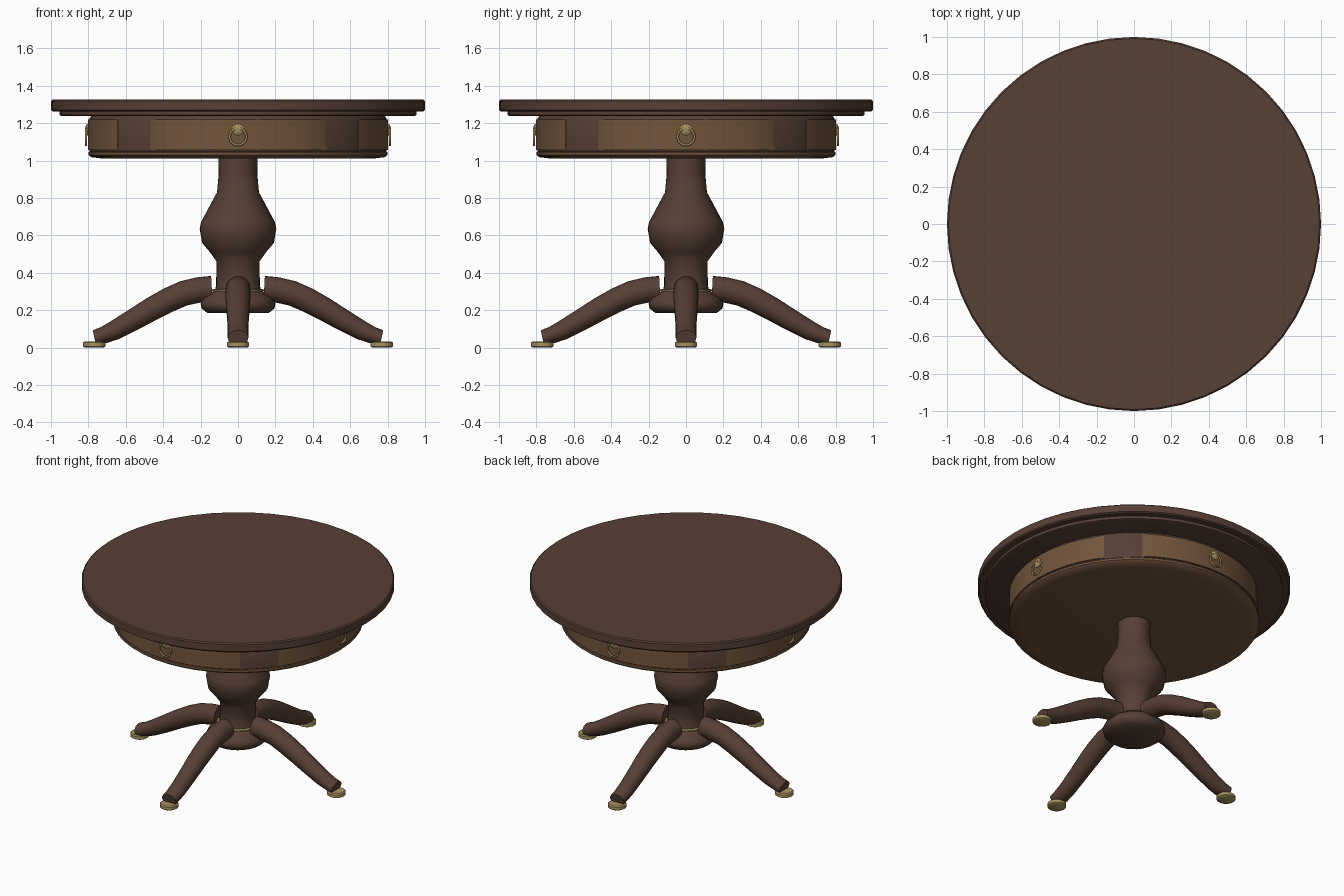
import bpy, bmesh
from math import sin, cos, pi, radians
from mathutils import Matrix, Vector

if "Cube" in bpy.data.objects:
    bpy.data.objects.remove(bpy.data.objects["Cube"])


def material(name, rgb):
    m = bpy.data.materials.new(name)
    m.diffuse_color = (*rgb, 1)
    m.use_nodes = True
    m.node_tree.nodes["Principled BSDF"].inputs["Base Color"].default_value = m.diffuse_color
    return m


WOOD = material("dark_wood", (0.095, 0.05, 0.036))
DRAWER = material("drawer_wood", (0.17, 0.09, 0.045))
BRASS = material("brass", (0.40, 0.30, 0.12))


def finish(name, bm, mat, matrix=None, angle=35):
    bmesh.ops.recalc_face_normals(bm, faces=bm.faces[:])
    me = bpy.data.meshes.new(name)
    bm.to_mesh(me)
    bm.free()
    me.polygons.foreach_set("use_smooth", [True] * len(me.polygons))
    me.set_sharp_from_angle(angle=radians(angle))
    me.materials.append(mat)
    ob = bpy.data.objects.new(name, me)
    bpy.context.collection.objects.link(ob)
    if matrix:
        ob.matrix_world = matrix
    return ob


def skin(bm, rings, closed=False):
    """Bridge rings of points; cap the ends, or join them when closed."""
    vs = [[bm.verts.new(p) for p in r] for r in rings]
    n = len(vs[0])
    pairs = list(zip(vs, vs[1:])) + ([(vs[-1], vs[0])] if closed else [])
    for a, b in pairs:
        for i in range(n):
            j = (i + 1) % n
            bm.faces.new((a[i], a[j], b[j], b[i]))
    if not closed:
        bm.faces.new(vs[0])
        bm.faces.new(vs[-1])
    return bm


def lathe(name, profile, mat, sides=48, matrix=None, angle=35):
    rings = [[(r * sin(2 * pi * i / sides), r * cos(2 * pi * i / sides), z)
              for i in range(sides)] for r, z in profile]
    return finish(name, skin(bmesh.new(), rings), mat, matrix, angle)


def ring(name, R, r, mat, matrix, n=32, m=8):
    rings = [[((R + r * cos(b)) * cos(a), (R + r * cos(b)) * sin(a), r * sin(b))
              for b in (2 * pi * k / m for k in range(m))]
             for a in (2 * pi * k / n for k in range(n))]
    return finish(name, skin(bmesh.new(), rings, True), mat, matrix, 60)


# Top and the moulding under it
lathe("table_top", [(0.99, 1.263), (1.0, 1.27), (1.0, 1.318), (0.992, 1.325)], WOOD)
lathe("top_moulding", [(0.94, 1.237), (0.955, 1.243), (0.955, 1.264)], WOOD)

# Drum apron with base moulding
lathe("apron", [(0.785, 1.04), (0.795, 1.05), (0.795, 1.222), (0.785, 1.24)], WOOD)
lathe("apron_moulding", [(0.72, 1.01), (0.785, 1.018), (0.80, 1.03),
                         (0.80, 1.044), (0.785, 1.052)], DRAWER)

# Turned column, base boss and brass collar
lathe("column", [(0.13, 0.28), (0.117, 0.33), (0.115, 0.46), (0.15, 0.51), (0.192, 0.56),
                 (0.205, 0.635), (0.198, 0.67), (0.112, 0.83), (0.103, 0.93), (0.105, 1.02)],
      WOOD, 32, angle=40)
lathe("column_base", [(0.165, 0.185), (0.195, 0.21), (0.20, 0.235), (0.185, 0.265),
                      (0.14, 0.295), (0.13, 0.303)], WOOD, 32, angle=40)
lathe("brass_collar", [(0.13, 0.30), (0.138, 0.303), (0.138, 0.31), (0.125, 0.313)], BRASS, 32)

# Leg centreline: distance out, height, tube radius, tilt of the section (degrees)
LEG = [(0.14, 0.315, 0.068, -3), (0.21, 0.308, 0.068, -8), (0.29, 0.290, 0.067, -16),
       (0.37, 0.255, 0.066, -25), (0.46, 0.207, 0.063, -29), (0.56, 0.148, 0.058, -31),
       (0.66, 0.092, 0.052, -25), (0.72, 0.066, 0.045, -18), (0.768, 0.052, 0.041, -12)]

for k, side in enumerate(("right", "back", "left", "front")):
    turn = Matrix.Rotation(k * pi / 2, 4, 'Z')

    # Splayed leg and brass foot
    rings = []
    for d, z, r, tilt in LEG:
        up = Vector((-sin(radians(tilt)), 0, cos(radians(tilt))))
        rings.append([Vector((d, 0, z)) + up * r * cos(a)
                      + Vector((0, min(r, 0.066) * sin(a) if d < 0.6 else 0.055 * sin(a), 0))
                      for a in (2 * pi * i / 20 for i in range(20))])
    finish(side + "_leg", skin(bmesh.new(), rings), WOOD, turn, 45)
    lathe(side + "_foot", [(0.05, 0.0), (0.06, 0.006), (0.06, 0.026), (0.052, 0.032)],
          BRASS, 24, turn @ Matrix.Translation((0.768, 0, 0)))

    # Curved drawer front with eased ends
    rings = []
    for i in range(19):
        a = radians(-36 + 4 * i)
        e = 0.006 if i in (0, 18) else 0
        rings.append([(r * cos(a), r * sin(a), z) for r, z in
                      ((0.78, 1.055), (0.803 - e, 1.055), (0.803 - e, 1.218), (0.78, 1.218))])
    finish(side + "_drawer", skin(bmesh.new(), rings), DRAWER, turn)

    # Brass rosette and ring pull
    face = turn @ Matrix.Translation((0.80, 0, 1.165)) @ Matrix.Rotation(pi / 2, 4, 'Y')
    lathe(side + "_rosette", [(0.031, 0), (0.031, 0.006), (0.022, 0.013), (0.008, 0.017)],
          BRASS, 20, face)
    ring(side + "_ring_pull", 0.045, 0.006, BRASS,
         turn @ Matrix.Translation((0.812, 0, 1.127)) @ Matrix.Rotation(pi / 2, 4, 'Y'))
